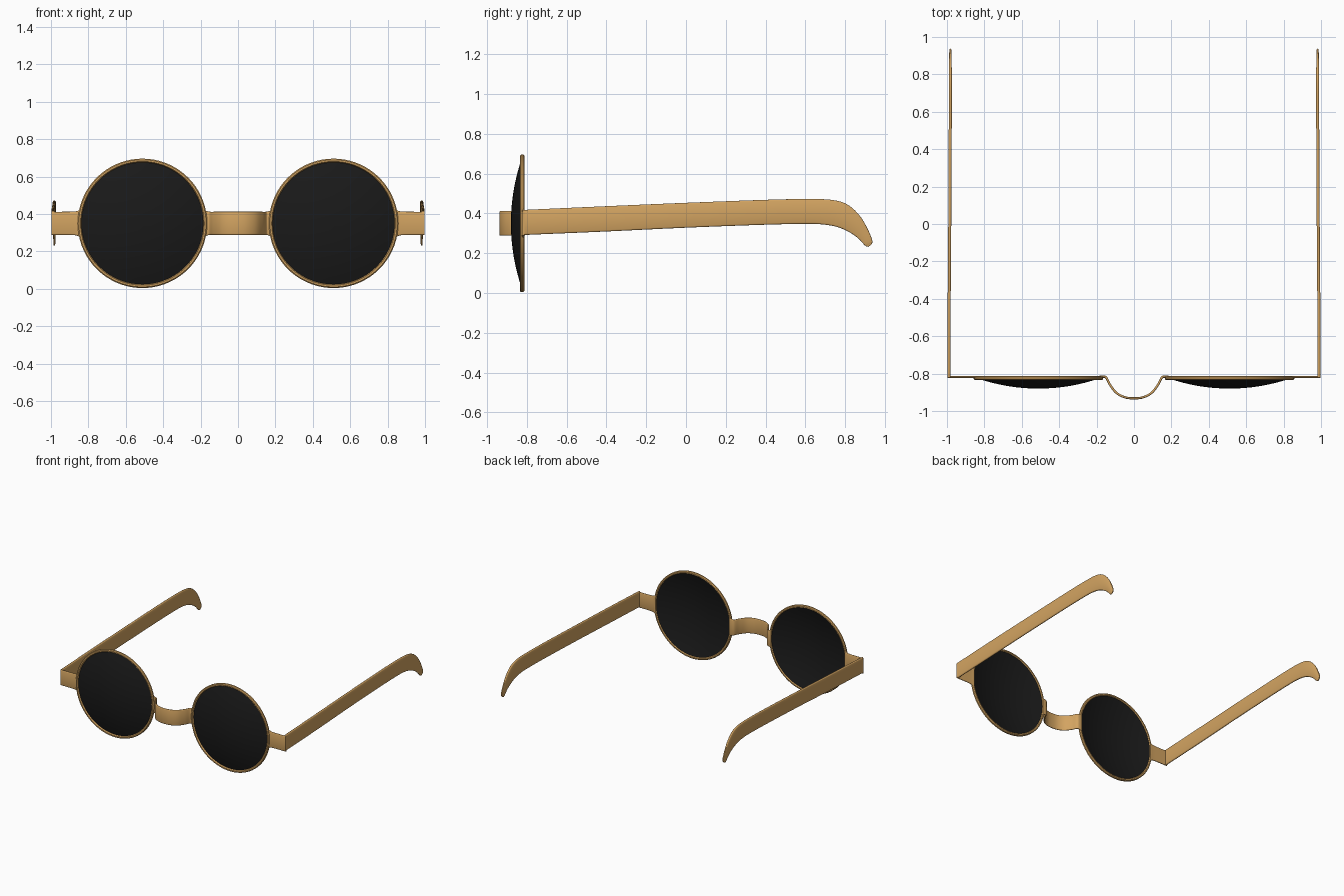
import bpy, bmesh, math
from mathutils import Vector

if "Cube" in bpy.data.objects:
    bpy.data.objects.remove(bpy.data.objects["Cube"])

CX, CZ = 0.511, 0.35      # lens centre


def material(name, rgb):
    m = bpy.data.materials.new(name)
    m.diffuse_color = (*rgb, 1)
    m.use_nodes = True
    m.node_tree.nodes["Principled BSDF"].inputs["Base Color"].default_value = m.diffuse_color
    return m


WOOD = material("tan_frame", (0.65, 0.37, 0.12))
DARK = material("dark_lens", (0.01, 0.01, 0.01))


def loft(name, rings, mat, loop=False, mirror=True, angle=40):
    """Skin closed rings into a solid; loop joins last ring to first, otherwise ends are capped."""
    bm = bmesh.new()
    vs = [[bm.verts.new(p) for p in r] for r in rings]
    n = len(vs[0])
    for a, b in zip(vs, vs[1:] + (vs[:1] if loop else [])):
        for i in range(n):
            bm.faces.new((a[i], a[(i + 1) % n], b[(i + 1) % n], b[i]))
    if not loop:
        bm.faces.new(vs[0])
        bm.faces.new(vs[-1])
    bmesh.ops.recalc_face_normals(bm, faces=bm.faces)
    me = bpy.data.meshes.new(name)
    bm.to_mesh(me)
    bm.free()
    me.materials.append(mat)
    ob = bpy.data.objects.new(name, me)
    bpy.context.collection.objects.link(ob)
    bpy.context.view_layer.objects.active = ob
    ob.select_set(True)
    bpy.ops.object.shade_smooth_by_angle(angle=math.radians(angle))
    ob.select_set(False)
    if mirror:
        ob.modifiers.new("mirror", "MIRROR").use_clip = False
    return ob


def section(c, up, side, hh, ht):
    """Flat bar cross-section with softly rounded edges."""
    pts = [(1, 0.25), (0.97, 0.7), (0.88, 1), (-0.88, 1), (-0.97, 0.7), (-1, 0.25)]
    pts += [(u, -s) for u, s in reversed(pts)]
    return [c + up * (u * hh) + side * (s * ht) for u, s in pts]


def smooth(pts, steps=5):
    """Catmull-Rom interpolation of control points."""
    p = [Vector(q) for q in pts]
    p = [2 * p[0] - p[1]] + p + [2 * p[-1] - p[-2]]
    out = []
    for a, b, c, d in zip(p, p[1:], p[2:], p[3:]):
        for k in range(steps):
            t = k / steps
            out.append(0.5 * (2 * b + (c - a) * t + (2 * a - 5 * b + 4 * c - d) * t * t
                              + (3 * b - a - 3 * c + d) * t ** 3))
    return out + [p[-2]]


def lathe(name, profile, mat, seg=72):
    """Revolve a closed (radius, y) profile about the lens axis."""
    rings = []
    for i in range(seg):
        a = 2 * math.pi * i / seg
        rings.append([(CX + r * math.cos(a), y, CZ + r * math.sin(a)) for r, y in profile])
    return loft(name, rings, mat, loop=True)


def strip(name, pts, mirror):
    """Vertical band following (x, y, half height) points."""
    p = smooth(pts)
    rings = []
    for i, q in enumerate(p):
        t = p[min(i + 1, len(p) - 1)] - p[max(i - 1, 0)]
        side = Vector((-t.y, t.x, 0)).normalized()
        rings.append(section(Vector((q.x, q.y, CZ)), Vector((0, 0, 1)), side, q.z, 0.006))
    return loft(name, rings, WOOD, mirror=mirror)


# Round rims with a softened rectangular section
lathe("rim", [(0.326, -0.829), (0.331, -0.835), (0.340, -0.835), (0.346, -0.829),
              (0.346, -0.818), (0.340, -0.812), (0.331, -0.812), (0.326, -0.818)], WOOD)

# Domed thin lenses
R = (0.333 ** 2 + 0.057 ** 2) / (2 * 0.057)
arc = [(0.333 * k / 8 + 0.0005 * (k == 0), -0.88 + R - math.sqrt(R * R - (0.333 * k / 8) ** 2))
       for k in range(9)]
lathe("lens", arc + [(r, y + 0.006) for r, y in reversed(arc)], DARK)

# Bowed nose bridge
half = [(0.185, -0.817, 0.072), (0.165, -0.816, 0.065), (0.148, -0.822, 0.062), (0.128, -0.86, 0.062),
        (0.095, -0.902, 0.062), (0.05, -0.926, 0.062)]
strip("nose_bridge", half + [(0, -0.932, 0.062)] + [(-x, y, h) for x, y, h in reversed(half)], False)

# End pieces joining rims to temples
strip("end_piece", [(0.838, -0.818, 0.08), (0.855, -0.818, 0.068), (0.88, -0.818, 0.063),
                    (0.94, -0.818, 0.062), (0.998, -0.818, 0.062)], True)

# Temples: x, upper edge (y, z), lower edge (y, z), half thickness
edges = [(0.989, -0.822, 0.417, -0.822, 0.291, 0.008), (0.988, -0.4, 0.436, -0.4, 0.309, 0.008),
         (0.985, 0.0, 0.453, 0.0, 0.328, 0.008), (0.983, 0.4, 0.468, 0.4, 0.343, 0.008),
         (0.982, 0.6, 0.472, 0.6, 0.347, 0.008), (0.982, 0.73, 0.468, 0.69, 0.344, 0.008),
         (0.982, 0.81, 0.445, 0.765, 0.330, 0.008), (0.982, 0.87, 0.392, 0.825, 0.303, 0.007),
         (0.982, 0.91, 0.328, 0.868, 0.272, 0.006), (0.982, 0.936, 0.265, 0.9, 0.238, 0.005),
         (0.982, 0.932, 0.243, 0.916, 0.232, 0.003)]
mid = smooth([(x, (a + c) / 2, (b + d) / 2) for x, a, b, c, d, _ in edges])
span = smooth([(t, (a - c) / 2, (b - d) / 2) for x, a, b, c, d, t in edges])
loft("temple", [section(m, Vector((0, s.y, s.z)), Vector((1, 0, 0)), 1, s.x)
                for m, s in zip(mid, span)], WOOD)
